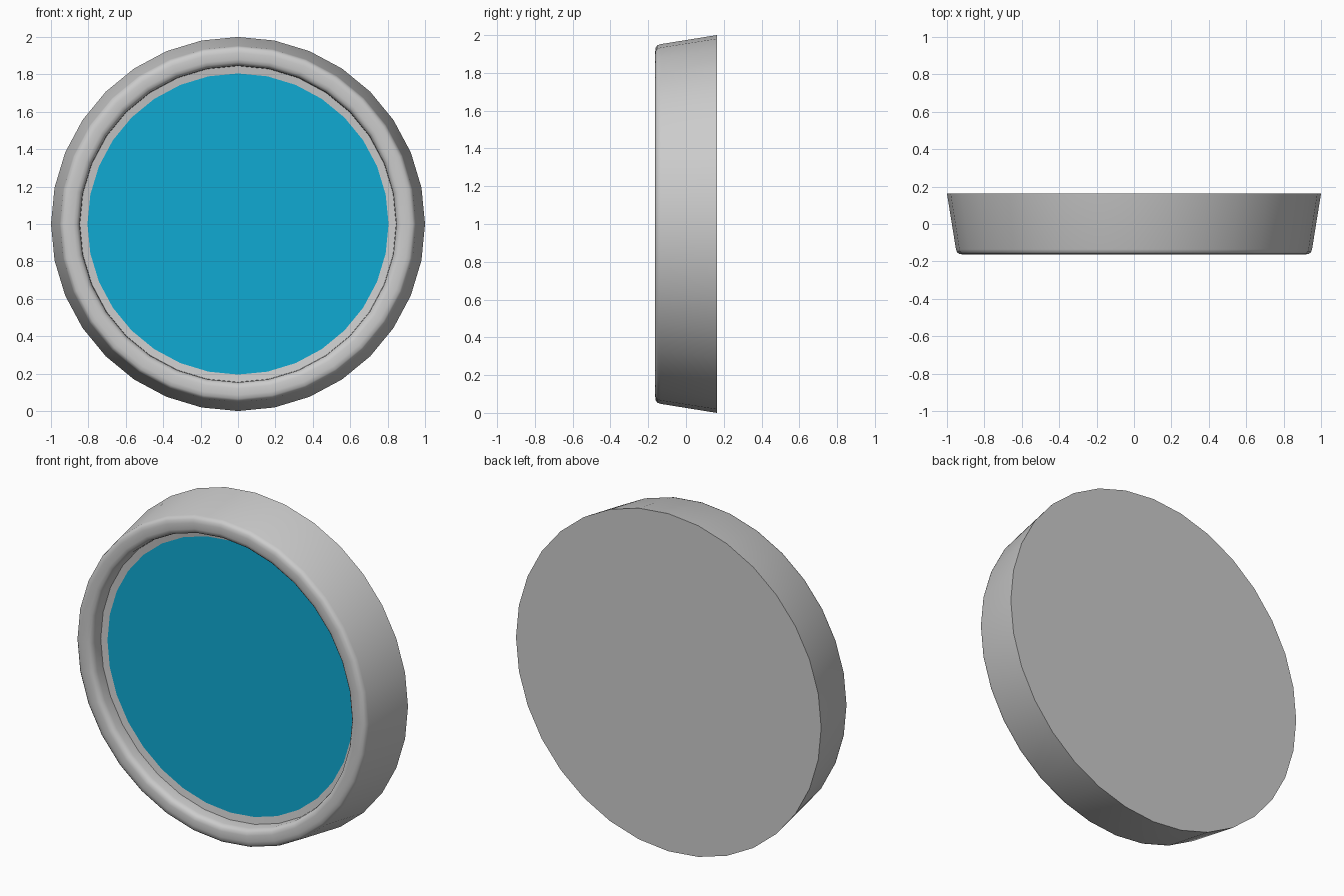
import bpy, bmesh
from math import sin, cos, radians, tau

if "Cube" in bpy.data.objects:
    bpy.data.objects.remove(bpy.data.objects["Cube"])

SIDES = 32


def lathe(name, profile, close_back=False, close_front=False):
    """Spin (radius, y) points around the y axis through z = 1."""
    bm = bmesh.new()
    rings = [[bm.verts.new((r * sin(tau * i / SIDES), y, 1 + r * cos(tau * i / SIDES)))
              for i in range(SIDES)] for r, y in profile]
    for a, b in zip(rings, rings[1:]):
        for i in range(SIDES):
            j = (i + 1) % SIDES
            bm.faces.new((a[i], a[j], b[j], b[i]))
    if close_back:
        bm.faces.new(rings[0])
    if close_front:
        bm.faces.new(rings[-1])
    bmesh.ops.recalc_face_normals(bm, faces=bm.faces[:])
    mesh = bpy.data.meshes.new(name)
    bm.to_mesh(mesh)
    bm.free()
    obj = bpy.data.objects.new(name, mesh)
    bpy.context.collection.objects.link(obj)
    bpy.ops.object.select_all(action='DESELECT')
    obj.select_set(True)
    bpy.context.view_layer.objects.active = obj
    bpy.ops.object.shade_smooth_by_angle(angle=radians(40))
    return obj


# Tapered housing: flat back, sloped side, rounded rim, recessed ledge
ledge = (0.805, -0.072)
housing = lathe("housing", [
    (1.0, 0.163), (0.952, -0.135), (0.947, -0.15), (0.935, -0.16),
    (0.915, -0.163), (0.88, -0.163), (0.863, -0.158), (0.852, -0.147),
    (0.847, -0.13), (0.845, -0.078), ledge], close_back=True)

# Blue face panel filling the recess
bm = bmesh.new()
ring = [bm.verts.new((ledge[0] * sin(tau * i / SIDES), ledge[1],
                      1 + ledge[0] * cos(tau * i / SIDES))) for i in range(SIDES)]
face = bm.faces.new(ring)
face.normal_update()
if face.normal.y > 0:
    face.normal_flip()
mesh = bpy.data.meshes.new("face_panel")
bm.to_mesh(mesh)
bm.free()
panel = bpy.data.objects.new("face_panel", mesh)
bpy.context.collection.objects.link(panel)

blue = bpy.data.materials.new("blue")
blue.diffuse_color = (0.005, 0.4, 0.65, 1)
blue.use_nodes = True
blue.node_tree.nodes["Principled BSDF"].inputs["Base Color"].default_value = blue.diffuse_color
panel.data.materials.append(blue)
